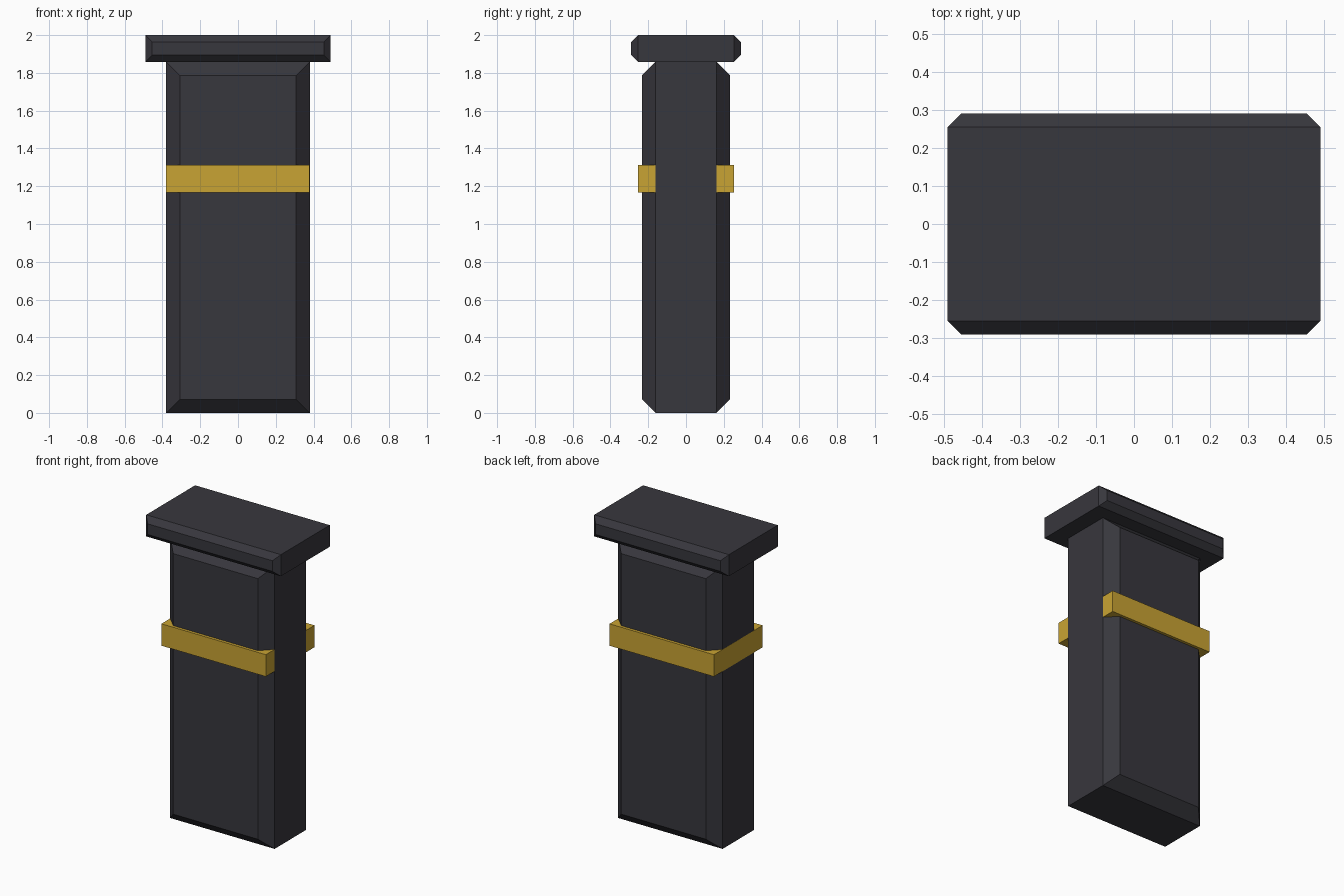
import bpy
import bmesh

cube = bpy.data.objects.get("Cube")
if cube:
    bpy.data.objects.remove(cube, do_unlink=True)


def make_material(name, color):
    mat = bpy.data.materials.new(name)
    mat.use_nodes = True
    mat.diffuse_color = color
    mat.node_tree.nodes["Principled BSDF"].inputs["Base Color"].default_value = color
    return mat


def slab(name, half_x, half_y, z_low, z_high, mat, chamfer=0.0, shift_x=0.0):
    """Box whose front and back faces are framed by a 45 degree chamfer."""
    bm = bmesh.new()
    depths = [-half_y, half_y]
    if chamfer:
        depths = [-half_y, chamfer - half_y, half_y - chamfer, half_y]
    rings = []
    for y in depths:
        inset = chamfer if abs(y) == half_y else 0.0
        x, low, high = half_x - inset, z_low + inset, z_high - inset
        corners = [(-x, low), (x, low), (x, high), (-x, high)]
        rings.append([bm.verts.new((cx + shift_x, y, cz)) for cx, cz in corners])
    for a, b in zip(rings, rings[1:]):
        for i in range(4):
            j = (i + 1) % 4
            bm.faces.new((a[i], b[i], b[j], a[j]))
    bm.faces.new(rings[0])
    bm.faces.new(rings[-1][::-1])
    bmesh.ops.recalc_face_normals(bm, faces=bm.faces)
    mesh = bpy.data.meshes.new(name)
    bm.to_mesh(mesh)
    bm.free()
    mesh.materials.append(mat)
    obj = bpy.data.objects.new(name, mesh)
    bpy.context.collection.objects.link(obj)
    return obj


charcoal = make_material("charcoal", (0.039, 0.038, 0.047, 1))
gold = make_material("gold", (0.584, 0.371, 0.033, 1))

# Tall body, overhanging cap, and a band that sits flush with the body's sides
slab("body", 0.38, 0.234, 0.0, 1.858, charcoal, chamfer=0.072)
slab("cap", 0.49, 0.29, 1.858, 2.0, charcoal, chamfer=0.036)
slab("band", 0.38, 0.253, 1.168, 1.312, gold, shift_x=-0.0005)
